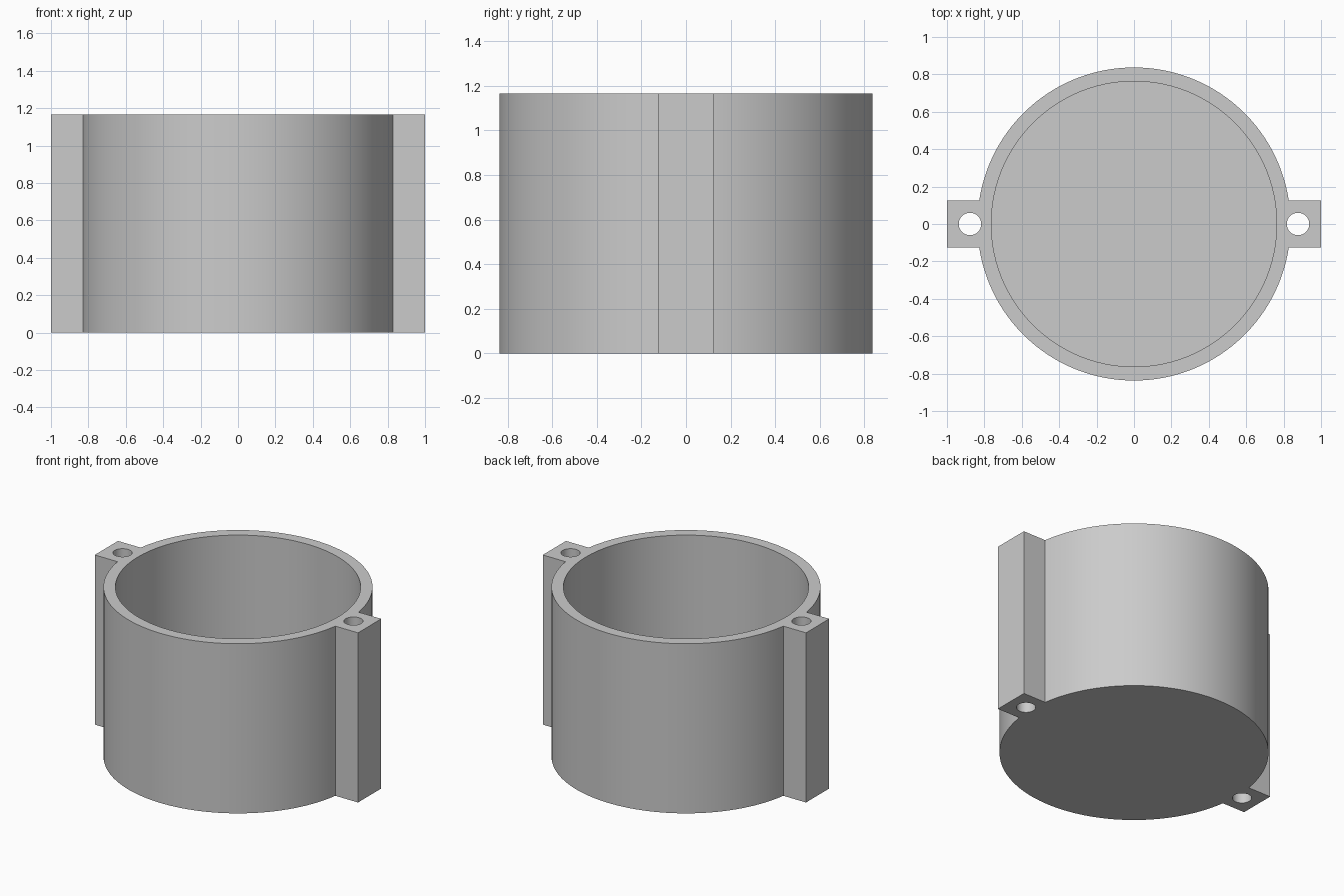
import bpy
import bmesh
from math import asin, cos, sin, pi, radians

cube = bpy.data.objects.get("Cube")
if cube:
    bpy.data.objects.remove(cube, do_unlink=True)

HEIGHT = 1.165
OUTER_R = 0.837
BORE_R = 0.763
FLOOR = 0.073
LUG_HALF = 0.126
HOLE_X, HOLE_R = 0.877, 0.06
ARC_STEPS = 72

grey = bpy.data.materials.new("light_grey")
grey.use_nodes = True
grey.diffuse_color = (0.6, 0.6, 0.6, 1)
grey.node_tree.nodes["Principled BSDF"].inputs["Base Color"].default_value = (0.6, 0.6, 0.6, 1)


def extrude_outline(name, points, z0, z1):
    """Closed prism from a flat counter-clockwise outline."""
    bm = bmesh.new()
    base = bm.faces.new([bm.verts.new((x, y, z0)) for x, y in points])
    top = bmesh.ops.extrude_face_region(bm, geom=[base], use_keep_orig=True)["geom"]
    verts = [v for v in top if isinstance(v, bmesh.types.BMVert)]
    bmesh.ops.translate(bm, verts=verts, vec=(0, 0, z1 - z0))
    bmesh.ops.recalc_face_normals(bm, faces=bm.faces)
    mesh = bpy.data.meshes.new(name)
    bm.to_mesh(mesh)
    bm.free()
    mesh.materials.append(grey)
    obj = bpy.data.objects.new(name, mesh)
    bpy.context.collection.objects.link(obj)
    return obj


def circle(cx, r, steps):
    return [(cx + r * cos(2 * pi * i / steps), r * sin(2 * pi * i / steps))
            for i in range(steps)]


# Outline of the round body with a square lug on each side
start = asin(LUG_HALF / OUTER_R)
half = [(1, -LUG_HALF), (1, LUG_HALF)]
for i in range(ARC_STEPS + 1):
    a = start + (pi - 2 * start) * i / ARC_STEPS
    half.append((OUTER_R * cos(a), OUTER_R * sin(a)))
outline = half + [(-x, -y) for x, y in half]
housing = extrude_outline("round_housing", outline, 0, HEIGHT)

# Blind bore, leaving a floor, and a through hole in each lug
cutters = [extrude_outline("bore_cutter", circle(0, BORE_R, 144), FLOOR, HEIGHT + 0.2)]
for side in (-1, 1):
    cutters.append(extrude_outline("screw_hole_cutter", circle(side * HOLE_X, HOLE_R, 40),
                                   -0.2, HEIGHT + 0.2))

bpy.ops.object.select_all(action="DESELECT")
housing.select_set(True)
bpy.context.view_layer.objects.active = housing
for cutter in cutters:
    cutter.hide_render = True
    mod = housing.modifiers.new("cut", "BOOLEAN")
    mod.operation = "DIFFERENCE"
    mod.solver = "EXACT"
    mod.object = cutter
    bpy.ops.object.modifier_apply(modifier=mod.name)
    bpy.data.objects.remove(cutter, do_unlink=True)

bpy.ops.object.shade_smooth_by_angle(angle=radians(30))
